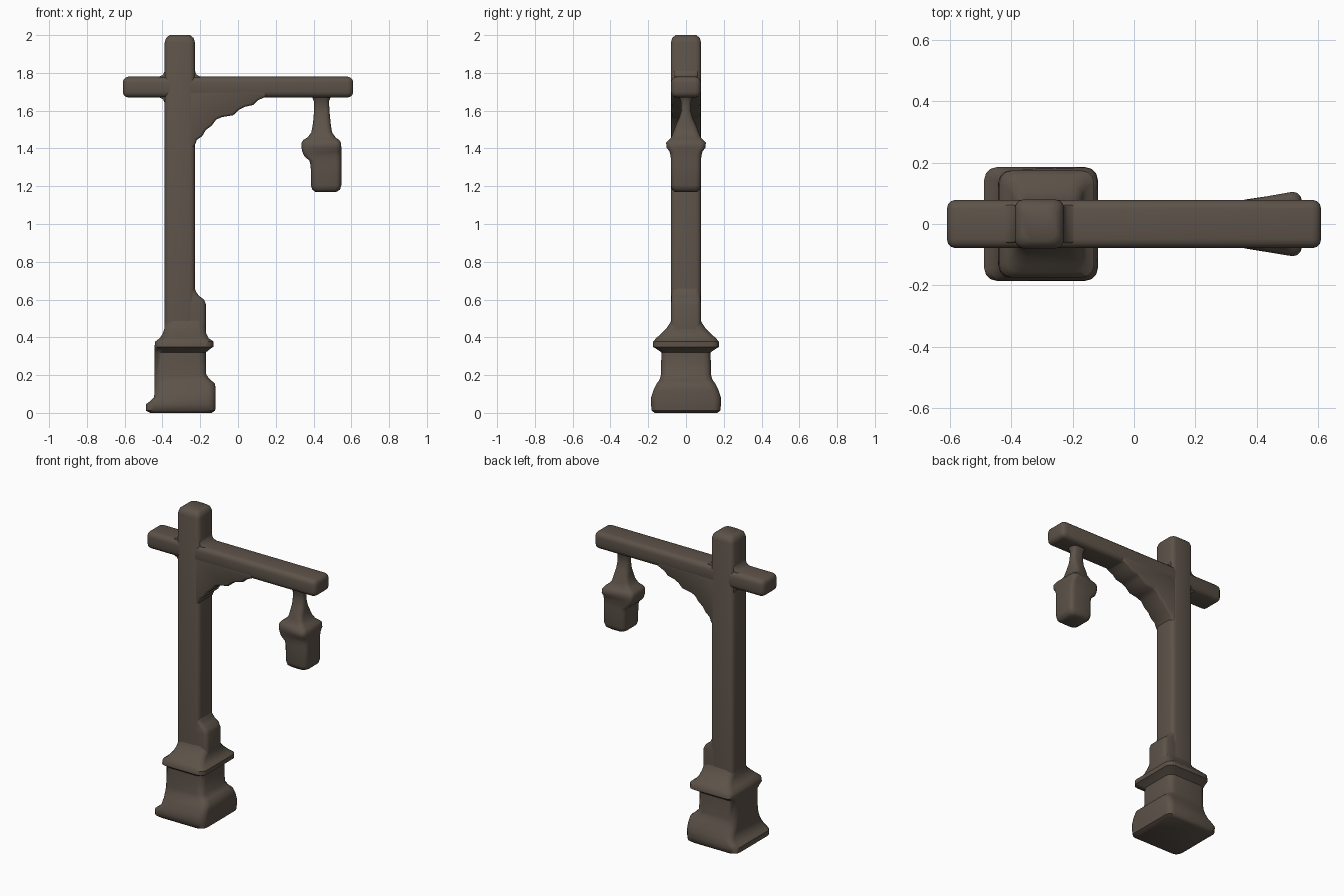
import bpy, bmesh, math

brown = bpy.data.materials.new("dark_brown")
brown.diffuse_color = (0.108, 0.085, 0.066, 1)


def finish(name, bm, angle=50):
    bmesh.ops.recalc_face_normals(bm, faces=bm.faces)
    me = bpy.data.meshes.new(name)
    bm.to_mesh(me)
    bm.free()
    me.materials.append(brown)
    ob = bpy.data.objects.new(name, me)
    bpy.context.collection.objects.link(ob)
    bpy.ops.object.select_all(action='DESELECT')
    ob.select_set(True)
    bpy.context.view_layer.objects.active = ob
    bpy.ops.object.shade_smooth_by_angle(angle=math.radians(angle))
    return ob


def loft(name, rings, r):
    """Stack rounded trapezoids: (z, x_left, x_right, half_y_left, half_y_right)."""
    bm = bmesh.new()
    loops = []
    for z, x0, x1, hl, hr in rings:
        c = min(r, (x1 - x0) * 0.4, hl * 0.8, hr * 0.8)
        loop = []
        corners = ((x1, hr, 1, 1), (x0, hl, -1, 1), (x0, -hl, -1, -1), (x1, -hr, 1, -1))
        for k, (x, y, sx, sy) in enumerate(corners):
            for i in range(4):
                a = math.radians(90 * k + 30 * i)
                loop.append(bm.verts.new((x - sx * c + c * math.cos(a),
                                          y - sy * c + c * math.sin(a), z)))
        loops.append(loop)
    n = len(loops[0])
    for a, b in zip(loops, loops[1:]):
        for i in range(n):
            bm.faces.new((a[i], a[(i + 1) % n], b[(i + 1) % n], b[i]))
    bm.faces.new(loops[0])
    bm.faces.new(loops[-1])
    return finish(name, bm)


def extrude_profile(name, pts, hy, rim):
    """Extrude an x/z outline along y and round its two side rims."""
    bm = bmesh.new()
    f = bm.faces.new([bm.verts.new((x, -hy, z)) for x, z in pts])
    g = bmesh.ops.extrude_face_region(bm, geom=[f])['geom']
    bmesh.ops.translate(bm, vec=(0, 2 * hy, 0),
                        verts=[v for v in g if isinstance(v, bmesh.types.BMVert)])
    if rim:
        es = [e for e in bm.edges if abs(e.verts[0].co.y - e.verts[1].co.y) < 1e-5]
        bmesh.ops.bevel(bm, geom=es, offset=rim, segments=2, profile=0.5,
                        affect='EDGES', clamp_overlap=True)
    return finish(name, bm)


# stone-like pedestal with stepped foot and cornice
loft("pedestal", [
    (0.0, -0.465, -0.14, 0.165, 0.165), (0.012, -0.487, -0.121, 0.182, 0.182),
    (0.045, -0.488, -0.118, 0.185, 0.185), (0.062, -0.465, -0.118, 0.185, 0.185),
    (0.085, -0.444, -0.118, 0.178, 0.184), (0.12, -0.442, -0.118, 0.158, 0.172),
    (0.155, -0.442, -0.122, 0.142, 0.155), (0.175, -0.442, -0.145, 0.137, 0.14),
    (0.2, -0.442, -0.168, 0.133, 0.133), (0.32, -0.442, -0.17, 0.13, 0.13),
    (0.338, -0.442, -0.148, 0.155, 0.155), (0.35, -0.442, -0.131, 0.175, 0.175),
    (0.378, -0.438, -0.13, 0.174, 0.174), (0.395, -0.415, -0.155, 0.158, 0.158),
    (0.42, -0.398, -0.168, 0.132, 0.132), (0.445, -0.39, -0.17, 0.105, 0.105),
    (0.48, -0.388, -0.172, 0.082, 0.082), (0.5, -0.385, -0.18, 0.075, 0.075)], 0.04)

# short rib against the lower post
loft("post_rib", [
    (0.4, -0.3, -0.17, 0.079, 0.079), (0.575, -0.3, -0.17, 0.079, 0.079),
    (0.6, -0.3, -0.18, 0.077, 0.077), (0.618, -0.3, -0.205, 0.076, 0.076),
    (0.64, -0.3, -0.222, 0.076, 0.076), (0.67, -0.3, -0.232, 0.07, 0.07)], 0.025)

# upright post
loft("post", [
    (0.35, -0.388, -0.228, 0.08, 0.08), (1.96, -0.388, -0.228, 0.08, 0.08),
    (1.985, -0.381, -0.235, 0.073, 0.073), (2.0, -0.362, -0.254, 0.054, 0.054)], 0.028)

# crossbeam
bm = bmesh.new()
bmesh.ops.create_cube(bm, size=1)
for v in bm.verts:
    v.co = (v.co.x * 1.22, v.co.y * 0.158, 1.725 + v.co.z * 0.11)
bmesh.ops.bevel(bm, geom=bm.edges[:], offset=0.03, segments=3, profile=0.5, affect='EDGES')
finish("crossbeam", bm)

# scalloped brace under the beam
extrude_profile("brace", [
    (-0.26, 1.38), (-0.229, 1.415), (-0.218, 1.445), (-0.19, 1.465), (-0.17, 1.498),
    (-0.14, 1.52), (-0.115, 1.553), (-0.085, 1.566), (-0.025, 1.576), (0.005, 1.605),
    (0.035, 1.62), (0.08, 1.63), (0.105, 1.655), (0.15, 1.675), (0.15, 1.71),
    (-0.26, 1.71)], 0.078, 0.012)

# small fillets where beam and post meet
for label, x, z, sx, sz in (("lower_left", -0.388, 1.67, -1, -1),
                            ("upper_left", -0.388, 1.78, -1, 1),
                            ("upper_right", -0.228, 1.78, 1, 1)):
    extrude_profile("fillet_" + label, [
        (x - sx * 0.03, z - sz * 0.03), (x + sx * 0.03, z - sz * 0.03), (x + sx * 0.03, z),
        (x + sx * 0.009, z + sz * 0.009), (x, z + sz * 0.03), (x - sx * 0.03, z + sz * 0.03)],
        0.062, 0.006)

# hanging lantern: hanger, flared shade and body
loft("lantern", [
    (1.17, 0.41, 0.52, 0.06, 0.06), (1.182, 0.393, 0.54, 0.074, 0.074),
    (1.205, 0.386, 0.547, 0.079, 0.079), (1.31, 0.385, 0.547, 0.08, 0.08),
    (1.335, 0.378, 0.547, 0.08, 0.08), (1.36, 0.35, 0.547, 0.08, 0.081),
    (1.385, 0.34, 0.547, 0.08, 0.088), (1.405, 0.336, 0.547, 0.08, 0.103),
    (1.43, 0.336, 0.545, 0.078, 0.105), (1.445, 0.346, 0.535, 0.07, 0.092),
    (1.458, 0.368, 0.517, 0.062, 0.078), (1.485, 0.388, 0.498, 0.055, 0.068),
    (1.52, 0.395, 0.492, 0.048, 0.055), (1.56, 0.4, 0.488, 0.035, 0.037),
    (1.6, 0.402, 0.484, 0.025, 0.025), (1.65, 0.402, 0.482, 0.028, 0.028),
    (1.665, 0.395, 0.488, 0.035, 0.035), (1.69, 0.385, 0.498, 0.042, 0.042)], 0.028)
